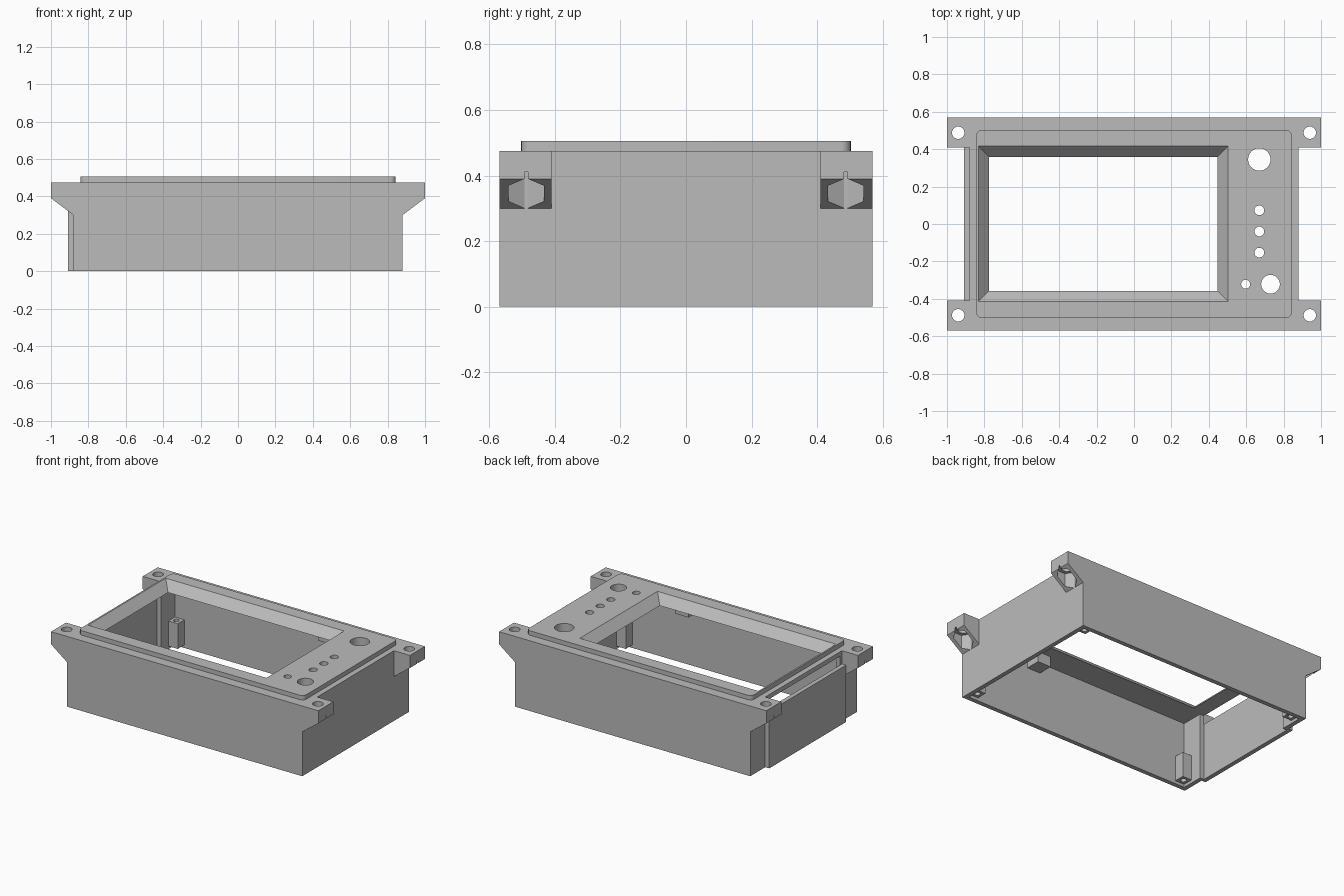
import bpy
import bmesh
import math
from mathutils import Vector

if "Cube" in bpy.data.objects:
    bpy.data.objects.remove(bpy.data.objects["Cube"], do_unlink=True)

grey = bpy.data.materials.new("plain_grey")
grey.use_nodes = True
COLOUR = (0.5, 0.5, 0.5, 1)
grey.diffuse_color = COLOUR
grey.node_tree.nodes["Principled BSDF"].inputs["Base Color"].default_value = COLOUR

WALL = 0.03
HALF_X, HALF_Y = 0.88, 0.57
IN_X, IN_Y = HALF_X - WALL, HALF_Y - WALL
TOP, PLATE_TOP = 0.475, 0.505
CEILING = TOP - WALL
EAR_Y = 0.41
SCREW_X, SCREW_Y = 0.94, 0.488
CORNERS = [(sx, sy) for sx in (-1, 1) for sy in (-1, 1)]


def loft(name, lower, upper):
    """Solid between two matching rings of points."""
    bm = bmesh.new()
    a = [bm.verts.new(p) for p in lower]
    b = [bm.verts.new(p) for p in upper]
    bm.faces.new(a)
    bm.faces.new(b)
    for i in range(len(a)):
        j = (i + 1) % len(a)
        bm.faces.new((a[i], a[j], b[j], b[i]))
    bmesh.ops.recalc_face_normals(bm, faces=bm.faces)
    mesh = bpy.data.meshes.new(name)
    bm.to_mesh(mesh)
    bm.free()
    mesh.materials.append(grey)
    obj = bpy.data.objects.new(name, mesh)
    bpy.context.collection.objects.link(obj)
    return obj


def rect(x0, x1, y0, y1, z):
    return [Vector(p) for p in ((x0, y0, z), (x1, y0, z), (x1, y1, z), (x0, y1, z))]


def box(name, x0, x1, y0, y1, z0, z1):
    return loft(name, rect(x0, x1, y0, y1, z0), rect(x0, x1, y0, y1, z1))


def rod(name, x, y, r, z0, z1, sides=32, turn=0.0):
    def ring(z):
        angles = [turn + math.tau * i / sides for i in range(sides)]
        return [(x + r * math.cos(t), y + r * math.sin(t), z) for t in angles]
    return loft(name, ring(z0), ring(z1))


def cut(obj, cutters):
    """Subtract every cutter from the object and bake the result."""
    for c in cutters:
        mod = obj.modifiers.new("cut", "BOOLEAN")
        mod.operation = "DIFFERENCE"
        mod.solver = "EXACT"
        mod.object = c
    bpy.context.view_layer.update()
    graph = bpy.context.evaluated_depsgraph_get()
    baked = bpy.data.meshes.new_from_object(obj.evaluated_get(graph))
    obj.modifiers.clear()
    obj.data = baked


def discard(cutters):
    for c in cutters:
        bpy.data.objects.remove(c, do_unlink=True)


parts = []

# Open-bottomed housing and raised top plate with rounded corners
housing = box("housing", -HALF_X, HALF_X, -HALF_Y, HALF_Y, 0, TOP)
plate = box("top_plate", -0.843, 0.843, -0.503, 0.503, TOP, PLATE_TOP)
bm = bmesh.new()
bm.from_mesh(plate.data)
upright = [e for e in bm.edges if abs(e.verts[0].co.z - e.verts[1].co.z) > 0.01]
bmesh.ops.bevel(bm, geom=upright, offset=0.03, segments=6, profile=0.5, affect="EDGES")
bm.to_mesh(plate.data)
bm.free()


# Sloped display window, shared by housing roof and plate
def window_ring(z):
    d = (PLATE_TOP - z) * 0.95
    return rect(-0.832 + d, 0.503 - d, -0.414 + d, 0.416 - d, z)


shared = [loft("window_cutter", window_ring(CEILING - 0.01), window_ring(PLATE_TOP + 0.005))]

# Control, indicator and small adjuster holes
controls = [(0.67, 0.345, 0.06), (0.67, 0.073, 0.026), (0.67, -0.04, 0.026),
            (0.67, -0.153, 0.026), (0.597, -0.322, 0.024), (0.73, -0.322, 0.05)]
shared += [rod("control_cutter", x, y, r, 0.4, 0.6) for x, y, r in controls]

# Cavity and end opening
cavity = [box("cavity_cutter", -IN_X, IN_X, -IN_Y, IN_Y, -0.1, CEILING),
          box("opening_cutter", -1, -0.8, -0.39, 0.39, -0.1, CEILING)]
cut(housing, cavity + shared)
cut(plate, shared)
discard(cavity + shared)
parts += [housing, plate]

# Offset end panel that leaves a slot under the roof
parts.append(box("end_panel", -HALF_X - WALL, -HALF_X, -EAR_Y, EAR_Y, 0, 0.385))

# Mounting ears with sloped undersides, screw holes and hexagonal nut pockets
for sx, sy in CORNERS:
    profile = [(HALF_X, 0.3), (1, 0.39), (1, TOP), (HALF_X, TOP)]
    ear = loft("mounting_ear", [(sx * x, sy * EAR_Y, z) for x, z in profile],
               [(sx * x, sy * HALF_Y, z) for x, z in profile])
    tools = [rod("screw_cutter", sx * SCREW_X, sy * SCREW_Y, 0.033, 0.2, 0.6),
             rod("nut_cutter", sx * SCREW_X, sy * SCREW_Y, 0.063, 0.2, 0.41, 6)]
    cut(ear, tools)
    discard(tools)
    parts.append(ear)

# Corner screw posts for a base cover
for sx, sy in CORNERS:
    xs = sorted((sx * 0.78, sx * IN_X))
    ys = sorted((sy * 0.47, sy * IN_Y))
    post = box("screw_post", *xs, *ys, 0.02, 0.19)
    tools = [rod("post_cutter", sum(xs) / 2, sum(ys) / 2, 0.018, -0.1, 0.3, 16)]
    cut(post, tools)
    discard(tools)
    parts.append(post)

# Support blocks under the roof
for sy in (-1, 1):
    ys = sorted((sy * 0.44, sy * IN_Y))
    parts.append(box("support_block", 0.29, 0.39, *ys, 0.375, CEILING))

# Smooth the round holes, keep edges sharp
bpy.ops.object.select_all(action="DESELECT")
for p in parts:
    p.select_set(True)
bpy.context.view_layer.objects.active = housing
bpy.ops.object.shade_smooth_by_angle(angle=math.radians(30))
